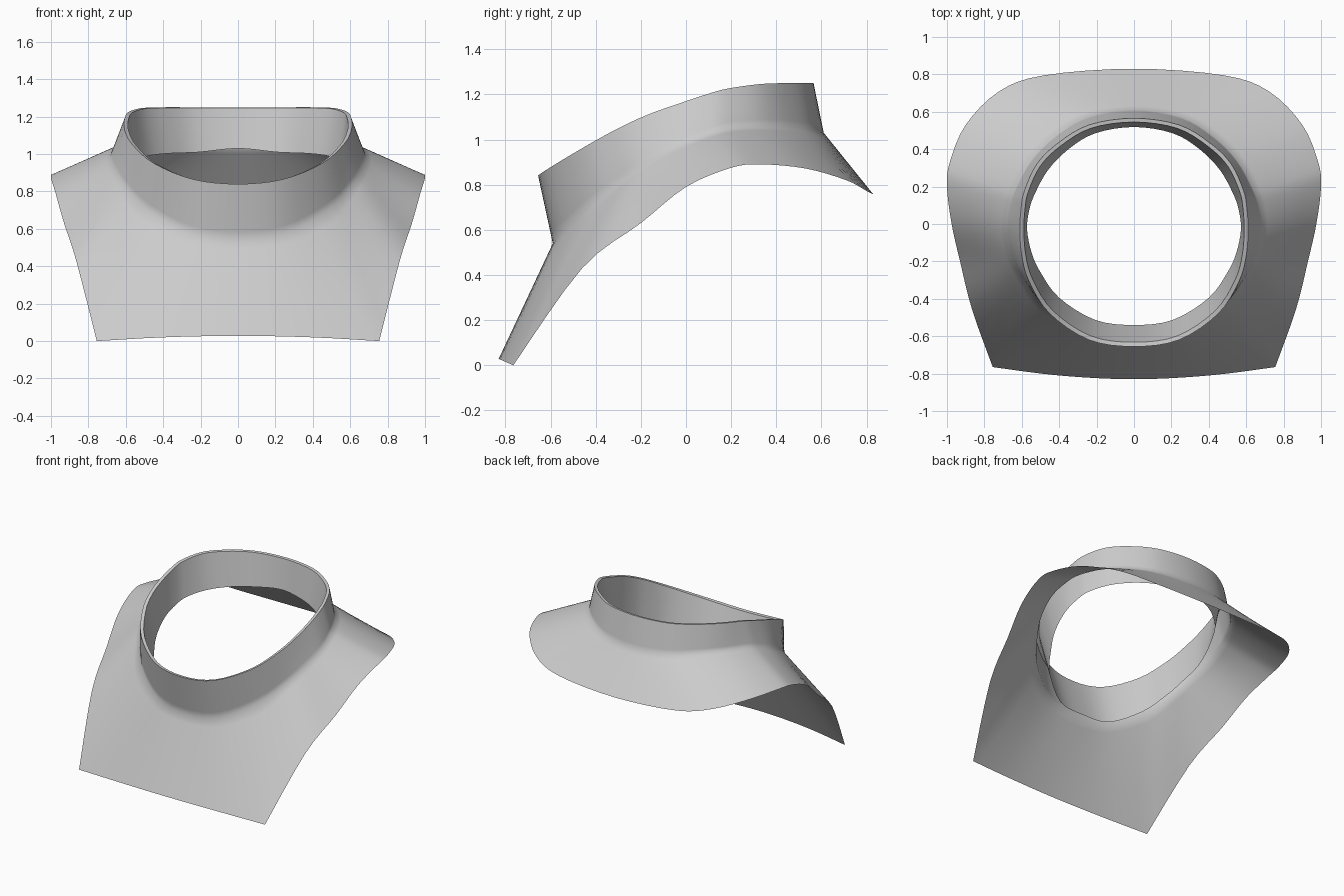
import bpy, bmesh, math
from mathutils import Vector

if "Cube" in bpy.data.objects:
    bpy.data.objects.remove(bpy.data.objects["Cube"])

# Half-loops on the +x side, from centre back to centre front
outer = [(0, .83, .757), (.48, .795, .775), (.72, .71, .82), (.9, .53, .872),
         (.985, .33, .89), (1, .2, .875), (.975, 0, .79), (.93, -.2, .63),
         (.865, -.46, .43), (.755, -.765, 0), (.4, -.81, .02), (0, -.83, .028)]
base = [(0, .61, 1.03), (.25, .57, 1.04), (.42, .47, 1.055), (.55, .34, 1.06),
        (.635, .19, 1.05), (.67, .09, 1.02), (.685, -.03, .97), (.655, -.17, .9),
        (.6, -.28, .82), (.48, -.43, .7), (.25, -.56, .575), (0, -.59, .54)]
rim = [(0, .565, 1.25), (.24, .53, 1.25), (.41, .43, 1.25), (.52, .32, 1.245),
       (.585, .18, 1.225), (.603, .09, 1.2), (.61, -.03, 1.16), (.6, -.17, 1.11),
       (.56, -.31, 1.045), (.45, -.48, .95), (.24, -.62, .865), (0, -.655, .84)]
rim_in = [(x * .965, y * .965, z - .003) for x, y, z in rim]
lining = [(x * .835, y * (.85 if y > 0 else .915), z - .12 * x) for x, y, z in base]

STEPS = 4


def loop(half, corner=None):
    """Smooth closed loop through a mirrored half-loop, optionally with a sharp corner."""
    p = [Vector(v) for v in half]
    n = len(p)

    def flip(v):
        return Vector((-v.x, v.y, v.z))

    side = []
    for i in range(n - 1):
        a, b = p[i], p[i + 1]
        before = flip(p[1]) if i == 0 else (a if i == corner else p[i - 1])
        after = flip(p[n - 2]) if i == n - 2 else (b if i + 1 == corner else p[i + 2])
        for s in range(STEPS):
            t = s / STEPS
            side.append(.5 * (2 * a + (b - before) * t
                              + (2 * before - 5 * a + 4 * b - after) * t * t
                              + (3 * a - before - 3 * b + after) * t ** 3))
    side.append(p[-1])
    return side + [flip(v) for v in side[-2:0:-1]]


def blend(a, b, t):
    return [u.lerp(v, t) for u, v in zip(a, b)]


def loft(name, rings):
    bm = bmesh.new()
    rows = [[bm.verts.new(v) for v in ring] for ring in rings]
    n = len(rows[0])
    for r, q in zip(rows, rows[1:]):
        for i in range(n):
            j = (i + 1) % n
            bm.faces.new((r[i], r[j], q[j], q[i]))
    bmesh.ops.recalc_face_normals(bm, faces=bm.faces)
    # Make the cape face outwards
    bm.faces.ensure_lookup_table()
    if bm.faces[0].normal.z < 0:
        bmesh.ops.reverse_faces(bm, faces=bm.faces)
    mesh = bpy.data.meshes.new(name)
    bm.to_mesh(mesh)
    bm.free()
    ob = bpy.data.objects.new(name, mesh)
    bpy.context.collection.objects.link(ob)
    bpy.context.view_layer.objects.active = ob
    ob.select_set(True)
    bpy.ops.object.shade_smooth_by_angle(angle=math.radians(62))
    return ob


O, B, R, I, L = loop(outer, 9), loop(base), loop(rim), loop(rim_in), loop(lining)

# Cape, standing collar, rim and inner lining in one sheet
loft("neck_guard", [O, blend(O, B, .35), blend(O, B, .7), blend(O, B, .9), B,
                    blend(B, R, .15), blend(B, R, .5), R, I, blend(I, L, .5), L])
